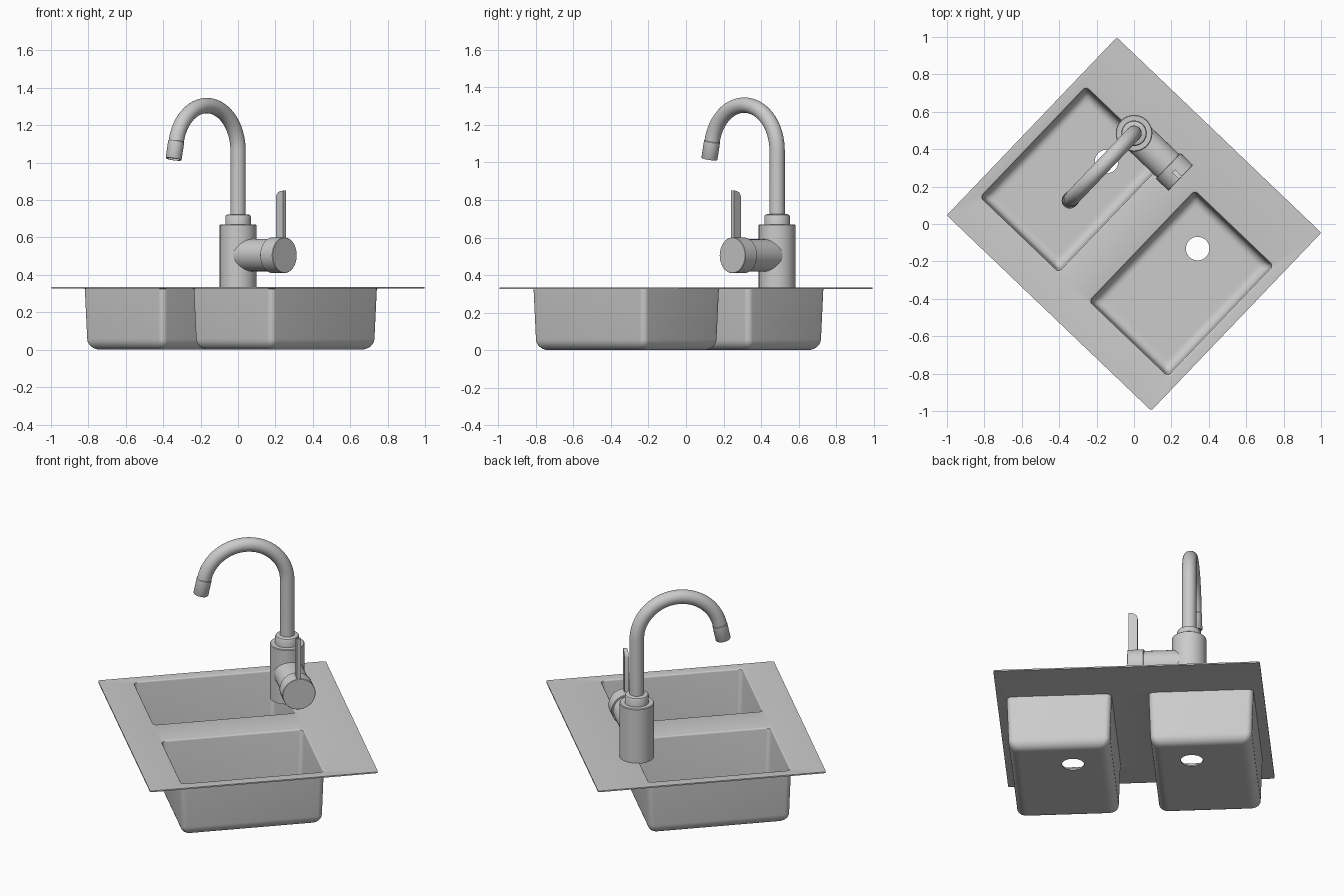
import bpy, bmesh, math
from mathutils import Matrix, Vector

if "Cube" in bpy.data.objects:
    bpy.data.objects.remove(bpy.data.objects["Cube"])

TURN = Matrix.Rotation(math.radians(-43.7), 4, 'Z')
TOP, SHEET = 0.334, 0.008
FX, FY = -0.335, 0.351          # tap position in sink axes


def finish(name, bm, matrix=Matrix(), solid=0, angle=35):
    me = bpy.data.meshes.new(name)
    bm.to_mesh(me)
    bm.free()
    ob = bpy.data.objects.new(name, me)
    bpy.context.collection.objects.link(ob)
    ob.matrix_world = TURN @ matrix
    bpy.ops.object.select_all(action='DESELECT')
    ob.select_set(True)
    bpy.context.view_layer.objects.active = ob
    if solid:
        mod = ob.modifiers.new("sheet", 'SOLIDIFY')
        mod.thickness = solid
        mod.offset = -1
        bpy.ops.object.modifier_apply(modifier=mod.name)
    bpy.ops.object.shade_smooth_by_angle(angle=math.radians(angle))
    return ob


def loop(bm, pts):
    vs = [bm.verts.new(p) for p in pts]
    edges = [bm.edges.new((vs[i - 1], vs[i])) for i in range(len(vs))]
    return vs, edges


def bridge(bm, a, b):
    for i in range(len(a)):
        bm.faces.new((a[i - 1], a[i], b[i], b[i - 1]))


def rounded_rect(x0, x1, y0, y1, r, z, n=6):
    pts = []
    for k, (cx, cy) in enumerate([(x1 - r, y1 - r), (x0 + r, y1 - r),
                                  (x0 + r, y0 + r), (x1 - r, y0 + r)]):
        for i in range(n + 1):
            a = math.pi / 2 * (k + i / n)
            pts.append((cx + r * math.cos(a), cy + r * math.sin(a), z))
    return pts


def circle(r, n=40):
    return [Vector((r * math.cos(2 * math.pi * i / n), r * math.sin(2 * math.pi * i / n), 0))
            for i in range(n)]


def loft(name, rings, matrix=Matrix(), angle=35):
    """Skin a closed solid over a list of point rings."""
    bm = bmesh.new()
    vs = [[bm.verts.new(p) for p in ring] for ring in rings]
    for a, b in zip(vs, vs[1:]):
        bridge(bm, a, b)
    bm.faces.new(vs[0])
    bm.faces.new(vs[-1])
    bmesh.ops.recalc_face_normals(bm, faces=bm.faces)
    return finish(name, bm, matrix, angle=angle)


def lathe(name, profile, matrix):
    return loft(name, [[p + Vector((0, 0, z)) for p in circle(r)] for r, z in profile], matrix)


# Pressed sheet: flat plate with two rounded basins and drain holes
bm = bmesh.new()
rim = loop(bm, rounded_rect(-0.756, 0.756, -0.658, 0.658, 0.012, TOP))[1]
floor_z = SHEET
profile = [(0, TOP), (0.004, TOP - 0.001), (0.007, TOP - 0.004), (0.008, TOP - 0.009),
           (0.017, floor_z + 0.05)]
for i in range(1, 7):
    a = math.pi / 2 * i / 6
    profile.append((0.017 + 0.045 * (1 - math.cos(a)), floor_z + 0.05 * (1 - math.sin(a))))
profile.append((0.075, floor_z))
for side in (-1, 1):
    x0, x1 = sorted((side * 0.105, side * 0.70))
    prev = None
    for inset, z in profile:
        vs, edges = loop(bm, rounded_rect(x0 + inset, x1 - inset, -0.472 + inset,
                                          0.361 - inset, 0.024, z))
        if prev:
            bridge(bm, prev, vs)
        else:
            rim += edges
        prev = vs
    drain = loop(bm, [p + Vector((side * 0.337, 0.14, floor_z)) for p in circle(0.063)])[1]
    bmesh.ops.triangle_fill(bm, edges=edges + drain, use_beauty=True)
bmesh.ops.triangle_fill(bm, edges=rim, use_beauty=True)
bmesh.ops.recalc_face_normals(bm, faces=bm.faces)
if sum(f.normal.z * f.calc_area() for f in bm.faces) < 0:
    bmesh.ops.reverse_faces(bm, faces=bm.faces)
finish("sink", bm, solid=SHEET)

# Tap body and collar
base = Matrix.Translation((FX, FY, 0))
lathe("tap_body", [(0.098, TOP - 0.004), (0.098, 0.666), (0.094, 0.67)], base)
lathe("tap_collar", [(0.068, 0.66), (0.068, 0.712), (0.064, 0.72), (0.054, 0.724)], base)

# Swan-neck spout, bending towards the front of the sink
R, ZC, SWEEP = 0.242, 1.063, math.radians(168)
stations = [(0, 0.70, 0)]
for i in range(33):
    a = SWEEP * i / 32
    stations.append((-R + R * math.cos(a), ZC + R * math.sin(a), a))
rings = [[Matrix.Translation((0, y, z)) @ Matrix.Rotation(a, 4, 'X') @ p
          for p in circle(0.041, 28)] for y, z, a in stations]
loft("spout", rings, base)
y, z, a = stations[-1]
lathe("nozzle", [(0.040, -0.002), (0.043, 0.002), (0.043, 0.094), (0.041, 0.097),
                 (0.034, 0.097), (0.034, 0.088)],
      base @ Matrix.Translation((0, y, z)) @ Matrix.Rotation(a, 4, 'X'))

# Side valve: neck and control knob
sideways = Matrix.Translation((FX, FY, 0.505)) @ Matrix.Rotation(math.pi / 2, 4, 'Y')
lathe("valve_neck", [(0.086, 0.03), (0.086, 0.257)], sideways)
lathe("knob", [(0.092, 0.252), (0.095, 0.255), (0.095, 0.343), (0.093, 0.345)], sideways)

# Upright lever blade with one rounded top corner
outline = [(0.291, 0.56), (0.344, 0.56), (0.344, 0.85), (0.325, 0.848),
           (0.308, 0.842), (0.297, 0.831), (0.291, 0.815)]
loft("lever", [[(x, t, z) for x, z in outline] for t in (-0.012, 0.012)], base)
